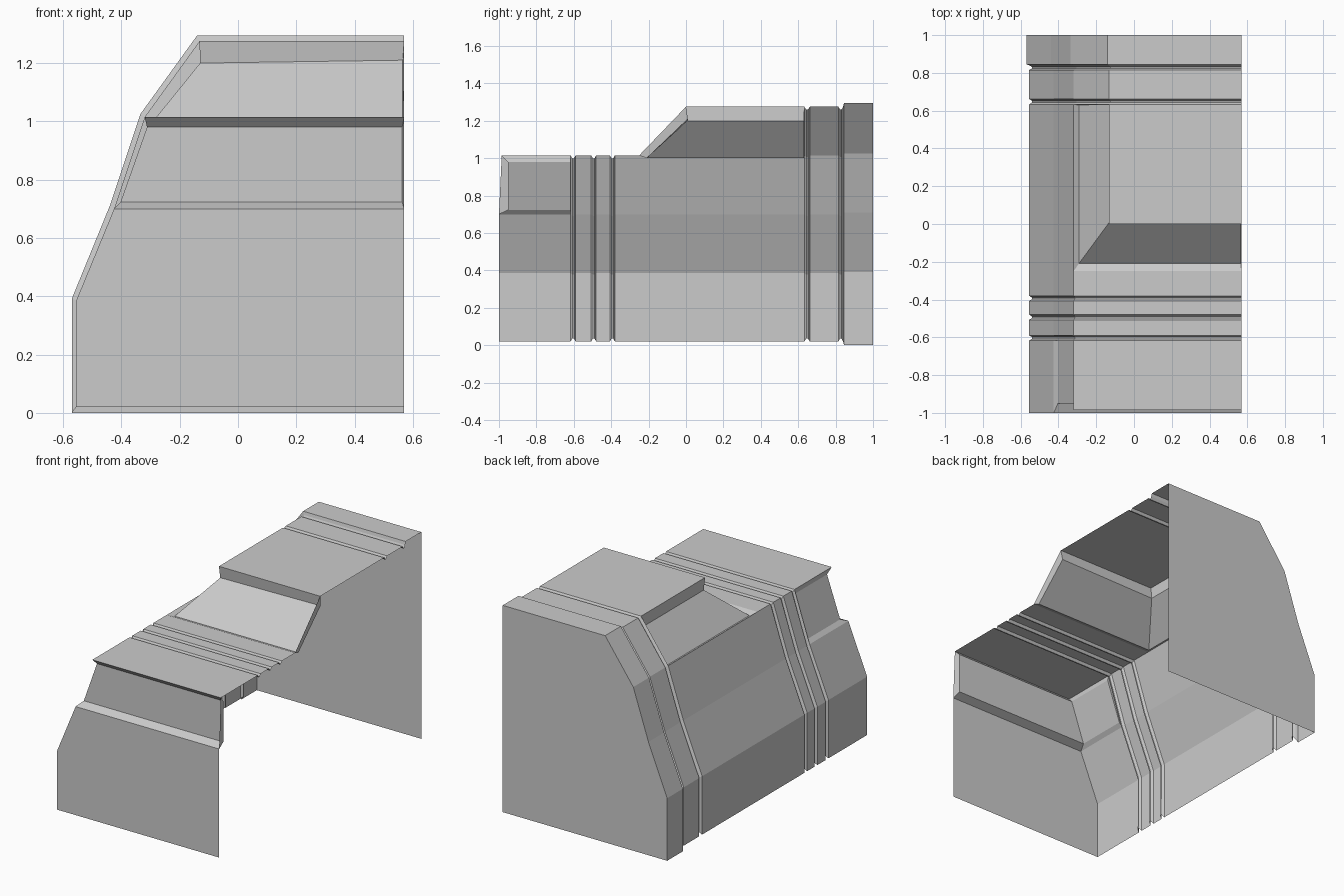
import bpy
import bmesh
from mathutils import Vector

if "Cube" in bpy.data.objects:
    bpy.data.objects.remove(bpy.data.objects["Cube"])

R = 0.57                    # open (cut) side of the half shell
CENTRE = Vector((0.57, 0, 0.3))

# Cross-sections as (x, z), from the sill up to the open edge
FLANGE = [(-0.57, 0), (-0.57, 0.392), (-0.44, 0.71), (-0.335, 1.025), (-0.14, 1.295), (R, 1.295)]
CABIN = [(-0.555, 0.02), (-0.555, 0.385), (-0.425, 0.7), (-0.32, 1.015), (-0.132, 1.275), (R, 1.275)]
HOOD = CABIN[:4] + [(R, 1.015)]


def shrink(section, d):
    """Section moved inward by d, for groove floors."""
    out = [(x + d * 0.95, z - d * 0.5) for x, z in section]
    out[0] = (section[0][0] + d, section[0][1] + d)
    out[-2] = (section[-2][0] + d * 0.5, section[-2][1] - d)
    out[-1] = (R, section[-1][1] - d)
    return out


def groove(section, y0, y1, d=0.016):
    m = (y1 - y0) * 0.35
    return [(y0, section), (y0 + m, shrink(section, d)),
            (y1 - m, shrink(section, d)), (y1, section)]


def make(name, faces):
    """Open shell from a list of polygons, welded, facing outward."""
    bm = bmesh.new()
    for f in faces:
        bm.faces.new([bm.verts.new(p) for p in f])
    bmesh.ops.remove_doubles(bm, verts=bm.verts, dist=1e-5)
    bmesh.ops.recalc_face_normals(bm, faces=bm.faces)
    if sum(f.normal.dot(f.calc_center_median() - CENTRE) * f.calc_area() for f in bm.faces) < 0:
        bmesh.ops.reverse_faces(bm, faces=bm.faces)
    me = bpy.data.meshes.new(name)
    bm.to_mesh(me)
    bm.free()
    ob = bpy.data.objects.new(name, me)
    bpy.context.collection.objects.link(ob)
    return ob


def loft(stations):
    faces = []
    for (ya, a), (yb, b) in zip(stations, stations[1:]):
        for i in range(len(a) - 1):
            faces.append([(a[i][0], ya, a[i][1]), (a[i + 1][0], ya, a[i + 1][1]),
                          (b[i + 1][0], yb, b[i + 1][1]), (b[i][0], yb, b[i][1])])
    return faces


def cap(section, y):
    return [(x, y, z) for x, z in section] + [(R, y, section[0][1])]


def recess(top, bottom, in_top, in_bottom):
    """Corner-wrapping sunken panel: two panels plus the surrounding rim."""
    faces = []
    for i in (0, 1):
        faces += [[in_top[i], in_top[i + 1], in_bottom[i + 1], in_bottom[i]],
                  [top[i], top[i + 1], in_top[i + 1], in_top[i]],
                  [bottom[i], bottom[i + 1], in_bottom[i + 1], in_bottom[i]]]
    for i in (0, 2):
        faces.append([top[i], in_top[i], in_bottom[i], bottom[i]])
    return faces


# Rear flange with its closed back wall
make("rear_flange", loft([(0.84, CABIN), (0.845, FLANGE), (1, FLANGE)]) + [cap(FLANGE, 1)])

# Ribbed band behind the cabin
make("rear_band", loft(groove(CABIN, 0.633, 0.662) + groove(CABIN, 0.815, 0.84)))

# Lower side wall alongside the cabin
make("cabin_side", loft([(-0.25, CABIN[:4]), (0.633, CABIN[:4])]))

# Roof panel
make("roof", [[(-0.132, 0, 1.275), (R, 0, 1.275), (R, 0.633, 1.275), (-0.132, 0.633, 1.275)]])

# Sunken windscreen and side window
make("windows", recess(
    [(-0.132, 0.633, 1.275), (-0.132, 0, 1.275), (R, 0, 1.275)],
    [(-0.32, 0.633, 1.015), (-0.32, -0.25, 1.015), (R, -0.25, 1.015)],
    [(-0.13, 0.63, 1.2), (-0.13, 0.01, 1.2), (0.565, 0.01, 1.21)],
    [(-0.292, 0.63, 1.0), (-0.292, -0.21, 1.0), (0.565, -0.21, 1.0)]))

# Hood with three grooves
make("hood", loft(groove(HOOD, -0.617, -0.59) + groove(HOOD, -0.507, -0.48)
                  + groove(HOOD, -0.407, -0.38) + [(-0.25, HOOD)]))

# Nose: lower walls, front plate and hood tip
make("nose_lower", loft([(-1, CABIN[:3]), (-0.617, CABIN[:3])]) + [cap(CABIN[:3] + [(R, 0.7)], -1)])
make("nose_top", [[(-0.32, -0.985, 1.015), (R, -0.985, 1.015), (R, -0.617, 1.015), (-0.32, -0.617, 1.015)]])

# Sunken upper panels wrapping the nose
make("nose_panels", recess(
    [(-0.32, -0.617, 1.015), (-0.32, -0.985, 1.015), (R, -0.985, 1.015)],
    [(-0.425, -0.617, 0.7), (-0.425, -1, 0.7), (R, -1, 0.7)],
    [(-0.312, -0.617, 0.98), (-0.312, -0.95, 0.98), (0.563, -0.95, 0.98)],
    [(-0.403, -0.617, 0.723), (-0.403, -0.95, 0.723), (0.563, -0.95, 0.723)]))
